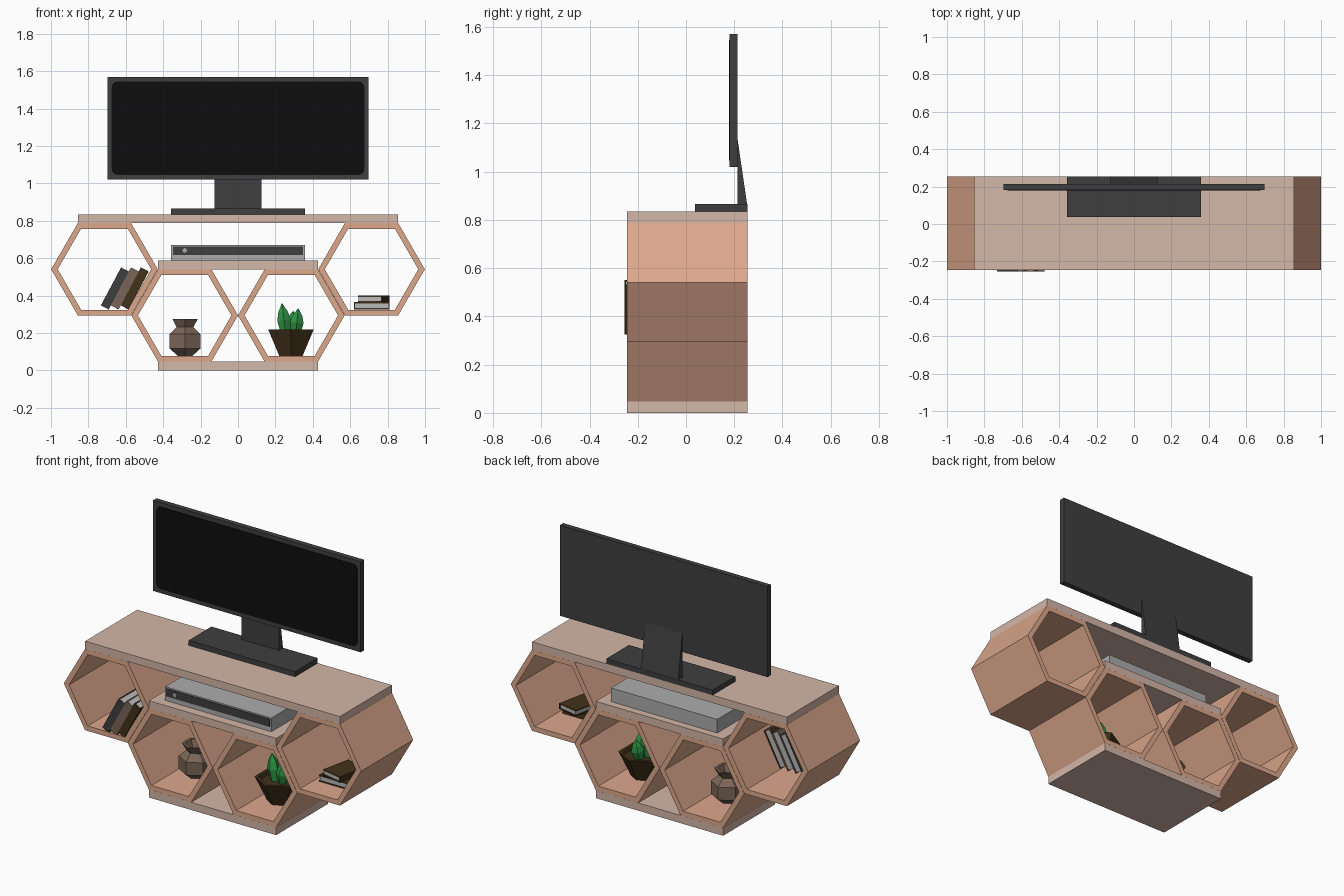
import bpy, bmesh, math
from mathutils import Matrix, Vector

if "Cube" in bpy.data.objects:
    bpy.data.objects.remove(bpy.data.objects["Cube"])


def material(name, r, g, b):
    lin = [(c / 255 / 12.92) if c < 11 else ((c / 255 + 0.055) / 1.055) ** 2.4 for c in (r, g, b)]
    m = bpy.data.materials.new(name)
    m.diffuse_color = (*lin, 1)
    m.use_nodes = True
    m.node_tree.nodes["Principled BSDF"].inputs["Base Color"].default_value = m.diffuse_color
    return m


WOOD = material("salmon wood", 221, 168, 140)
BOARD = material("pale board wood", 212, 183, 168)
CHARCOAL = material("charcoal plastic", 63, 63, 63)
SCREEN = material("black screen", 13, 13, 13)
GREY = material("grey metal", 172, 172, 172)
PAGES = material("page grey", 185, 185, 185)
GREEN = material("leaf green", 46, 150, 70)
BROWN = material("dark brown", 66, 50, 26)
TAUPE = material("taupe clay", 122, 101, 87)


def finish(name, bm, mats, matrix=None):
    bmesh.ops.recalc_face_normals(bm, faces=bm.faces)
    if matrix:
        bm.transform(matrix)
    me = bpy.data.meshes.new(name)
    bm.to_mesh(me)
    bm.free()
    for m in mats:
        me.materials.append(m)
    ob = bpy.data.objects.new(name, me)
    bpy.context.collection.objects.link(ob)
    return ob


def add_box(bm, lo, hi, index=0):
    lo, hi = Vector(lo), Vector(hi)
    mat = Matrix.Translation((lo + hi) / 2) @ Matrix.Diagonal((*(hi - lo), 1))
    vs = bmesh.ops.create_cube(bm, size=1, matrix=mat)["verts"]
    for f in {f for v in vs for f in v.link_faces}:
        f.material_index = index


def box(name, lo, hi, mat):
    bm = bmesh.new()
    add_box(bm, lo, hi)
    return finish(name, bm, [mat])


def add_lathe(bm, profile, sides, matrix=Matrix(), inner_from=None):
    """Revolve (radius, z) points; faces from row inner_from on use material 1."""
    rows = []
    for r, z in profile:
        rows.append([bm.verts.new(matrix @ Vector((
            r * math.sin(2 * math.pi * i / sides), -r * math.cos(2 * math.pi * i / sides), z)))
            for i in range(sides)])
    for k, (a, b) in enumerate(zip(rows, rows[1:])):
        for i in range(sides):
            j = (i + 1) % sides
            f = bm.faces.new((a[i], a[j], b[j], b[i]))
            f.material_index = int(inner_from is not None and k >= inner_from)
    bm.faces.new(rows[0])
    f = bm.faces.new(rows[-1])
    f.material_index = int(inner_from is not None)


FRONT, BACK = -0.245, 0.255
R_OUT, R_IN = 0.285, 0.25


# hexagonal open shelf cells
def hex_cell(name, cx, cz):
    bm = bmesh.new()
    loops = [[bm.verts.new((cx + r * math.cos(i * math.pi / 3), y, cz + r * math.sin(i * math.pi / 3)))
              for i in range(6)]
             for r, y in ((R_OUT, FRONT), (R_OUT, BACK), (R_IN, BACK), (R_IN, FRONT))]
    for k in range(4):
        a, b = loops[k], loops[(k + 1) % 4]
        for i in range(6):
            j = (i + 1) % 6
            bm.faces.new((a[i], a[j], b[j], b[i]))
    finish(name, bm, [WOOD])


for side, s in (("left", -1), ("right", 1)):
    hex_cell("upper_cell_" + side, s * 0.714, 0.541)
    hex_cell("lower_cell_" + side, s * 0.285, 0.294)

# flat boards
box("top_board", (-0.856, FRONT, 0.788), (0.856, BACK, 0.835), BOARD)
box("middle_board", (-0.428, FRONT, 0.541), (0.428, BACK, 0.588), BOARD)
box("bottom_board", (-0.428, FRONT, 0), (0.428, BACK, 0.047), BOARD)

# television
box("tv_panel", (-0.698, 0.181, 1.02), (0.698, 0.214, 1.57), CHARCOAL)
box("tv_base", (-0.357, 0.037, 0.835), (0.357, 0.255, 0.866), CHARCOAL)
bm = bmesh.new()
neck = [(0.213, 0.86), (0.254, 0.86), (0.213, 1.14)]
face = bm.faces.new([bm.verts.new((-0.125, y, z)) for y, z in neck])
ext = bmesh.ops.extrude_face_region(bm, geom=[face])["geom"]
bmesh.ops.translate(bm, vec=(0.25, 0, 0), verts=[g for g in ext if isinstance(g, bmesh.types.BMVert)])
finish("tv_neck", bm, [CHARCOAL])

# rounded screen plate
bm = bmesh.new()
add_box(bm, (-0.675, 0.178, 1.046), (0.675, 0.184, 1.545))
corners = [e for e in bm.edges if abs(e.verts[0].co.y - e.verts[1].co.y) > 0.001]
bmesh.ops.bevel(bm, geom=corners, offset=0.03, segments=4, profile=0.5, affect='EDGES')
finish("tv_screen", bm, [SCREEN])

# media player
box("player_body", (-0.357, -0.19, 0.588), (0.357, 0.21, 0.671), GREY)
box("player_front_plate", (-0.348, -0.195, 0.617), (0.348, -0.188, 0.663), CHARCOAL)
bm = bmesh.new()
bmesh.ops.create_cone(bm, cap_ends=True, segments=12, radius1=0.012, radius2=0.012, depth=0.01,
                      matrix=Matrix.Translation((-0.285, -0.196, 0.642)) @ Matrix.Rotation(math.pi / 2, 4, 'X'))
finish("player_button", bm, [GREY])

# six-sided vase
bm = bmesh.new()
add_lathe(bm, [(0.045, 0.078), (0.095, 0.117), (0.095, 0.195), (0.052, 0.232), (0.078, 0.275),
               (0.06, 0.275), (0.04, 0.232), (0.04, 0.2)], 6, Matrix.Translation((-0.283, 0, 0)))
finish("vase", bm, [TAUPE])

# six-sided plant pot
bm = bmesh.new()
add_lathe(bm, [(0.072, 0.078), (0.141, 0.22), (0.12, 0.22), (0.112, 0.2)], 6,
          Matrix.Translation((0.283, 0, 0)))
finish("plant_pot", bm, [BROWN])

# pointed leaves
bm = bmesh.new()
for x, y, h, lean_x, lean_y in ((0.255, -0.01, 0.165, -7, 0), (0.308, -0.015, 0.138, 6, 4),
                                (0.285, 0.04, 0.125, 5, -10)):
    m = (Matrix.Translation((x, y, 0.195)) @ Matrix.Rotation(math.radians(lean_x), 4, 'Y')
         @ Matrix.Rotation(math.radians(lean_y), 4, 'X'))
    add_lathe(bm, [(0.025, 0), (0.038, h * 0.45), (0.027, h * 0.72), (0.001, h)], 5, m)
finish("plant_leaves", bm, [GREEN])


# books: spine faces local -y, thickness along x, height along z
def book(name, t, d, h, cover, matrix):
    bm = bmesh.new()
    c = 0.006
    add_box(bm, (0, 0, 0), (c, d, h))
    add_box(bm, (t - c, 0, 0), (t, d, h))
    add_box(bm, (c, 0, 0), (t - c, c, h))
    add_box(bm, (c, c, 0.004), (t - c, d - 0.004, h - 0.004), 1)
    finish(name, bm, [cover, PAGES], matrix)


for i, cover in enumerate((CHARCOAL, TAUPE, BROWN)):
    book("leaning_book_%d" % (i + 1), 0.047, 0.19, 0.23, cover,
         Matrix.Translation((-0.733 + 0.053 * i, -0.255, 0.348)) @ Matrix.Rotation(math.radians(28), 4, 'Y'))


def axes(x, y, z):
    return Matrix((x, y, z)).transposed().to_4x4()


book("lying_book_lower", 0.038, 0.14, 0.19, BROWN,
     Matrix.Translation((0.62, 0.03, 0.327)) @ axes((0, 0, 1), (0, -1, 0), (1, 0, 0)))
book("lying_book_upper", 0.035, 0.133, 0.19, BROWN,
     Matrix.Translation((0.81, 0.06, 0.365)) @ Matrix.Rotation(math.radians(-12), 4, 'Z')
     @ axes((0, 0, 1), (-1, 0, 0), (0, -1, 0)))
